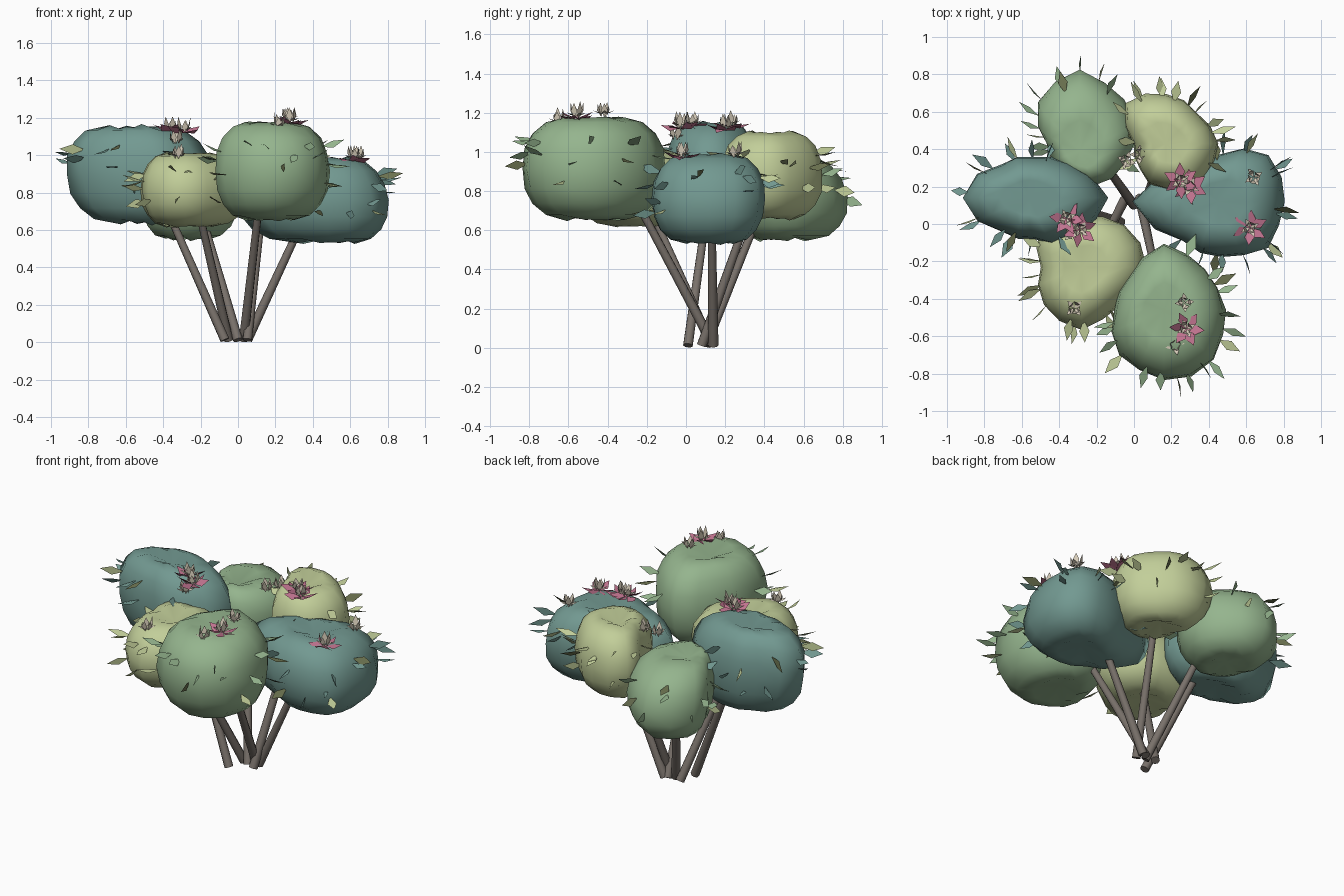
import bpy, bmesh, math, random
from mathutils import Vector, Matrix

random.seed(7)
UP = Vector((0, 0, 1))
if "Cube" in bpy.data.objects:
    bpy.data.objects.remove(bpy.data.objects["Cube"])


def material(name, rgb):
    m = bpy.data.materials.new(name)
    m.use_nodes = True
    m.diffuse_color = (*rgb, 1)
    m.node_tree.nodes["Principled BSDF"].inputs["Base Color"].default_value = (*rgb, 1)
    return m


teal = material("teal_leaf", (.17, .32, .285))
green = material("green_leaf", (.3, .46, .27))
lime = material("lime_leaf", (.54, .62, .32))
olive = material("olive_leaf", (.15, .17, .08))
bark = material("grey_bark", (.19, .165, .145))
pink = material("pink_petal", (.52, .17, .27))
cream = material("cream_petal", (.68, .61, .49))


def make_object(name, bm, mats, smooth=False):
    mesh = bpy.data.meshes.new(name)
    bm.to_mesh(mesh)
    bm.free()
    obj = bpy.data.objects.new(name, mesh)
    bpy.context.collection.objects.link(obj)
    for m in mats:
        mesh.materials.append(m)
    for p in mesh.polygons:
        p.use_smooth = smooth
    return obj


def diamond(bm, base, direction, length, width, roll, facing, index=0):
    """Flat four-sided leaf or petal, slightly folded, with its front towards facing."""
    d = direction.normalized()
    ref = UP if abs(d.z) < .8 else facing.cross(d)
    side = Matrix.Rotation(roll, 3, d) @ d.cross(ref).normalized()
    if abs(d.z) >= .8:
        side = Matrix.Rotation(roll, 3, d) @ ref.normalized()
    mid = base + d * length * .5 + d.cross(side) * width * .15
    pts = [base, mid + side * width / 2, base + d * length, mid - side * width / 2]
    face = bm.faces.new([bm.verts.new(p) for p in pts])
    face.material_index = index
    face.normal_update()
    if face.normal.dot(facing) < 0:
        face.normal_flip()


class Clump:
    """Puckered foliage mass: outline radii every 45 degrees, bottom, top and lean."""

    def __init__(self, name, mat, pole, radii, low, high, lean=(0, 0)):
        self.name, self.mat, self.radii = name, mat, radii
        self.centre = Vector((*pole, (low + high) / 2))
        self.half = (high - low) / 2
        self.lean = Vector((*lean, 0))

    def point(self, angle, polar):
        t = (angle / (math.pi / 4)) % 8
        i = int(t)
        f = t - i
        r = self.radii[i % 8] * (1 - f) + self.radii[(i + 1) % 8] * f
        c = math.cos(polar)
        r *= abs(math.sin(polar)) ** .74
        z = self.half * math.copysign(abs(c) ** .88, c)
        return self.centre + self.lean * c + Vector((r * math.cos(angle), r * math.sin(angle), z))

    def build(self):
        segments, rings = 16, 10
        folds = [random.uniform(-.03, .035) for _ in range(segments)]
        bm = bmesh.new()
        rows = []
        for j in range(1, rings):
            row = []
            for i in range(segments):
                p = self.point(math.tau * i / segments, math.pi * j / rings) - self.centre
                k = 1 + folds[i] + random.uniform(-.015, .015)
                p.x, p.y = p.x * k, p.y * k
                # pleats running into both poles
                if j in (1, rings - 1):
                    p.z *= .95 + folds[i] + (.02 if i % 2 else -.02)
                row.append(bm.verts.new(self.centre + p))
            rows.append(row)
        dip = self.lean + Vector((0, 0, self.half - .07))
        top = bm.verts.new(self.centre + dip)
        bottom = bm.verts.new(self.centre - dip)
        for i in range(segments):
            n = (i + 1) % segments
            bm.faces.new((top, rows[0][i], rows[0][n]))
            bm.faces.new((bottom, rows[-1][n], rows[-1][i]))
            for a, b in zip(rows, rows[1:]):
                bm.faces.new((a[i], b[i], b[n], a[n]))
        make_object(self.name, bm, [self.mat], True)

    def leaves(self, count=20):
        bm = bmesh.new()
        outward = math.atan2(self.centre.y, self.centre.x)
        for n in range(count):
            angle = outward + (n / count - .5) * math.tau * .8 + random.uniform(-.2, .2)
            p = self.point(angle, random.uniform(1, 1.85))
            d = Vector((math.cos(angle), math.sin(angle), random.uniform(-.35, .4)))
            room = 1 - max(abs(p.x), abs(p.y))
            length = min(random.uniform(.11, .15), max(.07, room))
            diamond(bm, p - d * .02, d, length, random.uniform(.042, .058),
                    random.choice((0, .4, -.5, .9, 1.5)), UP * random.choice((1, 1, -1)),
                    (0, 0, 1, 0, 0, 0, 2)[n % 7])
        make_object(self.name + "_leaves", bm, [self.mat, olive, lime])


# Foliage masses
clumps = [
    Clump("left_foliage", teal, (-.53, .14), (.4, .26, .22, .26, .4, .26, .22, .3), .61, 1.18, (-.03, 0)),
    Clump("front_left_foliage", lime, (-.28, -.23), (.34, .33, .27, .3, .22, .29, .33, .28), .6, 1.03),
    Clump("front_foliage", green, (.16, -.46), (.32, .31, .35, .25, .27, .34, .37, .38), .63, 1.2),
    Clump("right_foliage", teal, (.47, .12), (.33, .36, .26, .25, .47, .31, .29, .35), .51, 1.01, (-.02, 0)),
    Clump("back_right_foliage", lime, (.17, .43), (.28, .23, .26, .3, .17, .2, .25, .28), .64, 1.12),
    Clump("back_left_foliage", green, (-.29, .43), (.29, .34, .38, .32, .18, .17, .2, .25), .53, 1.02, (0, -.04)),
]
for c in clumps:
    c.build()
    c.leaves()


# Stems fanning out from the ground into each mass
def stem(name, foot, head, radius=.026):
    a, b = Vector(foot), Vector(head)
    axis = b - a
    bm = bmesh.new()
    bmesh.ops.create_cone(bm, cap_ends=True, segments=8, radius1=radius,
                          radius2=radius * .75, depth=axis.length)
    turn = axis.to_track_quat("Z", "Y").to_matrix().to_4x4()
    bm.transform(Matrix.Translation((a + b) / 2) @ turn)
    obj = make_object(name, bm, [bark], True)
    bpy.context.view_layer.objects.active = obj
    obj.select_set(True)
    bpy.ops.object.shade_smooth_by_angle(angle=math.radians(50))
    obj.select_set(False)


stem("left_stem", (-.07, .01, .012), (-.42, .12, .8))
stem("front_left_stem", (-.05, .13, .012), (-.22, -.2, .75))
stem("front_stem", (.03, .14, .012), (.12, -.28, .8))
stem("right_stem", (.05, .14, .012), (.37, .13, .7))
stem("back_right_stem", (.05, .08, .012), (.14, .36, .8))
stem("back_left_stem", (0, .1, .012), (-.2, .38, .7))


# Flowers: upright cream buds, some above a ring of pink petals
def flower(name, x, y, z, has_pink):
    bm = bmesh.new()
    heart = Vector((x, y, z))
    spin = random.uniform(0, math.tau)
    if has_pink:
        for i in range(6):
            a = spin + i * math.tau / 6
            d = Vector((math.cos(a), math.sin(a), random.uniform(.1, .4)))
            diamond(bm, heart, d, .1, .055, random.uniform(-.6, .6), UP, 1)
    for i in range(5):
        a = spin + i * math.tau / 5
        d = Vector((math.cos(a), math.sin(a), 0))
        lift = d * random.uniform(.1, .3) + UP
        diamond(bm, heart + d * .015, lift, random.uniform(.06, .09), .036, 0, d)
    for i in range(4):
        a = spin + i * math.pi / 2
        d = Vector((math.cos(a), math.sin(a), .3))
        diamond(bm, heart + UP * .015, d, .055, .028, 0, UP)
    make_object(name, bm, [cream, pink])


spots = [(-.36, .03, 1.13, True), (-.29, -.03, 1.12, True), (.25, .23, 1.13, True),
         (.3, .2, 1.11, True), (.28, -.56, 1.17, True), (.27, -.42, 1.18, False),
         (.62, -.02, .97, True), (.64, .25, .97, False), (-.32, -.45, .98, False),
         (-.33, -.05, 1.06, False), (.22, -.65, 1.14, False),
         (-.04, .34, 1, False), (.03, .37, 1.02, False)]
for n, s in enumerate(spots):
    flower(f"flower_{n + 1}", *s)
